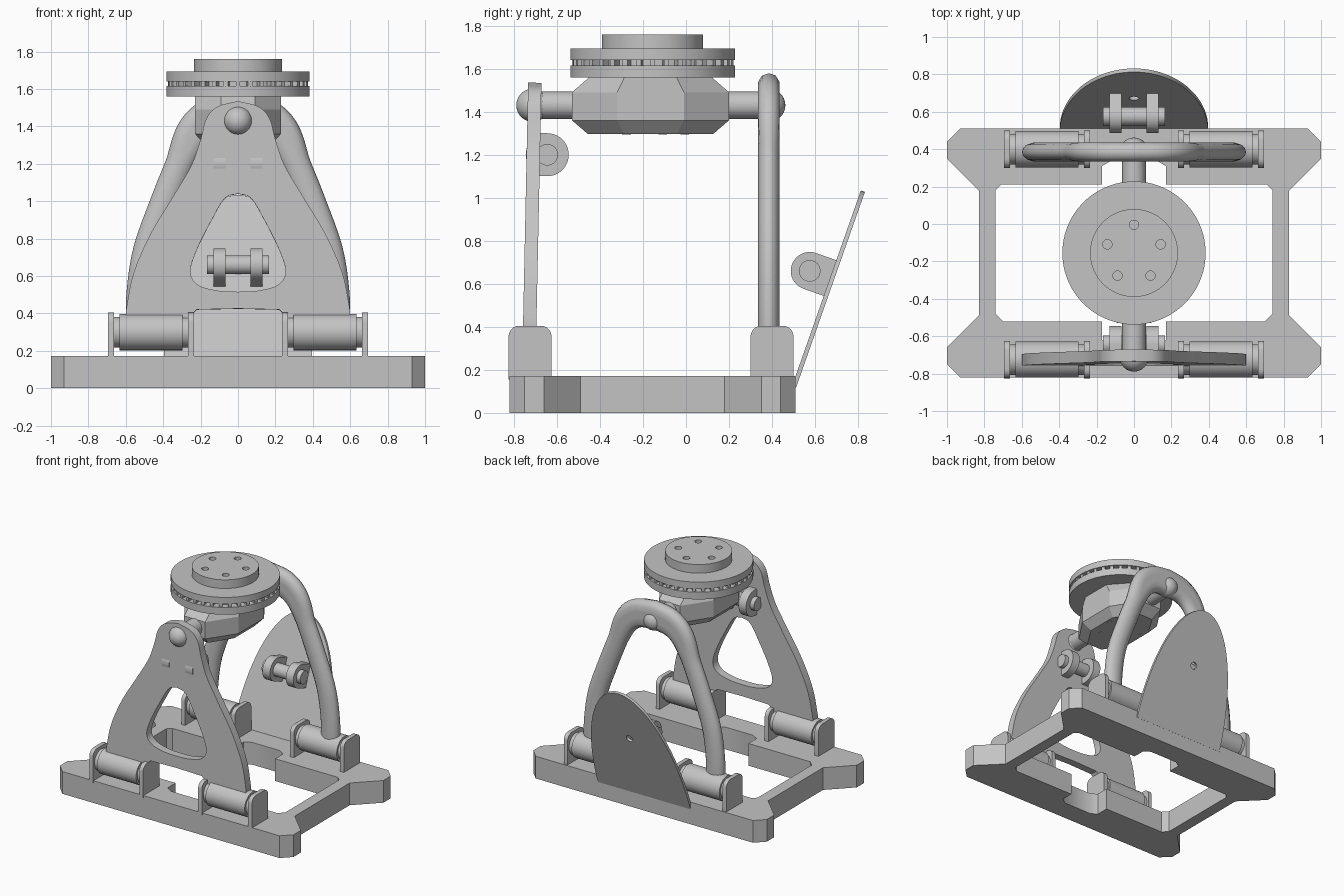
import bpy, bmesh, math
from mathutils import Matrix, Vector

cube = bpy.data.objects.get("Cube")
if cube:
    bpy.data.objects.remove(cube)

grey = bpy.data.materials.new("plain grey")
grey.use_nodes = True
grey.diffuse_color = (0.55, 0.55, 0.55, 1)
grey.node_tree.nodes["Principled BSDF"].inputs["Base Color"].default_value = grey.diffuse_color


def add(name, mesh, matrix=None, angle=35):
    """Link a mesh as a named, shaded object."""
    mesh.materials.clear()
    mesh.materials.append(grey)
    obj = bpy.data.objects.new(name, mesh)
    bpy.context.collection.objects.link(obj)
    if matrix:
        obj.matrix_world = matrix
    bpy.ops.object.select_all(action='DESELECT')
    obj.select_set(True)
    bpy.context.view_layer.objects.active = obj
    bpy.ops.object.shade_smooth_by_angle(angle=math.radians(angle))
    return obj


def cylinder(name, centre, radius, length, axis='Z', sides=40):
    bm = bmesh.new()
    bmesh.ops.create_cone(bm, cap_ends=True, segments=sides, radius1=radius,
                          radius2=radius, depth=length)
    turn = {'X': Matrix.Rotation(math.pi / 2, 4, 'Y'),
            'Y': Matrix.Rotation(math.pi / 2, 4, 'X'), 'Z': Matrix()}[axis]
    bm.transform(Matrix.Translation(centre) @ turn)
    mesh = bpy.data.meshes.new(name)
    bm.to_mesh(mesh)
    return add(name, mesh)


def box(name, size, matrix, bevel=0):
    bm = bmesh.new()
    bmesh.ops.create_cube(bm, size=1)
    bm.transform(Matrix.Diagonal((*size, 1)))
    if bevel:  # round the two upper edges that run along x
        top = [e for e in bm.edges if all(v.co.z > 0 for v in e.verts)
               and abs(e.verts[0].co.x - e.verts[1].co.x) > 1e-4]
        bmesh.ops.bevel(bm, geom=top, offset=bevel, segments=5, profile=0.5, affect='EDGES')
    mesh = bpy.data.meshes.new(name)
    bm.to_mesh(mesh)
    return add(name, mesh, matrix)


def curve_mesh(name, curve):
    temp = bpy.data.objects.new(name, curve)
    bpy.context.collection.objects.link(temp)
    graph = bpy.context.evaluated_depsgraph_get()
    mesh = bpy.data.meshes.new_from_object(temp.evaluated_get(graph))
    bpy.data.objects.remove(temp)
    return mesh


def sheet(name, loops, thickness, matrix):
    """Flat plate: the first loop is the outline, the others are holes."""
    curve = bpy.data.curves.new(name, 'CURVE')
    curve.dimensions, curve.fill_mode = '2D', 'BOTH'
    curve.extrude = thickness / 2
    for loop in loops:
        spline = curve.splines.new('POLY')
        spline.points.add(len(loop) - 1)
        for p, co in zip(spline.points, loop):
            p.co = (*co, 0, 1)
        spline.use_cyclic_u = True
    return add(name, curve_mesh(name, curve), matrix)


def smooth(pts, steps=6):
    """Catmull-Rom points through an open run of points."""
    p = [Vector(q) for q in pts]
    p = [2 * p[0] - p[1]] + p + [2 * p[-1] - p[-2]]
    out = []
    for a, b, c, d in zip(p, p[1:], p[2:], p[3:]):
        for i in range(steps):
            t = i / steps
            out.append(0.5 * (2 * b + (c - a) * t + (2 * a - 5 * b + 4 * c - d) * t ** 2
                              + (3 * b - a - 3 * c + d) * t ** 3))
    return out + [p[-2]]


def mirrored(half):
    """Close a right-hand half profile across x = 0."""
    half = [tuple(q) for q in half]
    return half + [(-x, y) for x, y in reversed(half) if abs(x) > 1e-4]


def circle(cx, cy, r, n=20):
    return [(cx + r * math.cos(i * math.tau / n), cy + r * math.sin(i * math.tau / n))
            for i in range(n)]


def upright(y, z, lean=0):
    return Matrix.Translation((0, y, z)) @ Matrix.Rotation(math.pi / 2 - lean, 4, 'X')


# Base frame with chamfered feet and notched inner edges
outer = [(0.93, -0.82), (1, -0.75), (1, -0.66), (0.83, -0.49),
         (0.83, 0.18), (1, 0.35), (1, 0.44), (0.93, 0.51)]
inner = [(0.12, -0.65), (0.17, -0.62), (0.17, -0.52), (0.7, -0.52), (0.74, -0.48),
         (0.74, 0.18), (0.71, 0.21), (0.17, 0.21), (0.17, 0.31), (0.12, 0.34)]
sheet("base_frame", [mirrored(outer), mirrored(inner)], 0.172, Matrix.Translation((0, 0, 0.086)))

# Four hinges: two rounded flanges and a stepped barrel each
for end, y in (("front", -0.725), ("back", 0.4)):
    for side, s in (("left", 1), ("right", -1)):
        tag = f"{end}_{side}_hinge"
        for part, x in (("inner", 0.252), ("outer", 0.68)):
            box(f"{tag}_{part}_flange", (0.032, 0.2, 0.25),
                Matrix.Translation((s * x, y, 0.28)), bevel=0.05)
        cylinder(f"{tag}_barrel", (s * 0.465, y, 0.3), 0.097, 0.335, 'X')
        cylinder(f"{tag}_pin", (s * 0.465, y, 0.3), 0.082, 0.42, 'X')

# Front support plate with a rounded triangular window
edge = smooth([(0.6, 0.41), (0.56, 0.61), (0.47, 0.82), (0.35, 1.02), (0.25, 1.19),
               (0.2, 1.33), (0.17, 1.44), (0.11, 1.505), (0, 1.535)])
outline = [(0, 0.425), (0.22, 0.42), (0.28, 0.36), (0.59, 0.32)] + [tuple(p) for p in edge]
window = smooth([(0, 0.515), (0.1, 0.52), (0.21, 0.55), (0.255, 0.62), (0.22, 0.74),
                 (0.14, 0.9), (0.07, 1.015), (0, 1.04)])
sheet("front_support_plate", [mirrored(outline), mirrored(window)], 0.062,
      upright(-0.735, 0, 0.021))

# Back arch, an oval tube that thickens at its crown
half = smooth([(0.525, 0.32), (0.52, 0.52), (0.485, 0.74), (0.4, 0.98), (0.32, 1.18),
               (0.24, 1.36), (0.14, 1.445), (0, 1.47)])
path = mirrored(half)
arch = bpy.data.curves.new("back_arch", 'CURVE')
arch.dimensions = '3D'
arch.bevel_depth, arch.bevel_resolution, arch.use_fill_caps = 0.075, 5, True
spline = arch.splines.new('POLY')
spline.points.add(len(path) - 1)
for p, (x, z) in zip(spline.points, path):
    p.co = (x, z, 0, 1)
    p.radius = 1 + 0.45 * max(0, (z - 1.2) / 0.27)
mesh = curve_mesh("back_arch", arch)
for v in mesh.vertices:  # flatten the tube front to back
    v.co.z = max(-0.05, min(0.05, v.co.z * 0.68))
add("back_arch", mesh, upright(0.385, 0), 60)

# Leaning rear panel
lean = math.atan2(0.32, 0.91)
dome = [(0.397 * math.cos(i * math.pi / 40), 0.965 * math.sin(i * math.pi / 40))
        for i in range(41)]
sheet("rear_panel", [dome, circle(0, 0.54, 0.027)], 0.02, upright(0.502, 0.12, lean))


# Paired lugs with a cross pin
def clevis(tag, y, z, radius, reach, tilt):
    turn = Matrix.Translation((0, y, z)) @ Matrix.Rotation(tilt, 4, 'X')
    for side, x in (("left", 0.1), ("right", -0.1)):
        cylinder(f"{tag}_{side}_lug", (x, y, z), radius, 0.064, 'X')
        box(f"{tag}_{side}_lug_root", (0.064, abs(reach), 2 * radius),
            turn @ Matrix.Translation((x, reach / 2, 0)))
    cylinder(f"{tag}_cross_pin", (0, y, z), 0.05, 0.33, 'X')


clevis("front_clevis", -0.645, 1.2, 0.1, -0.05, 0)
clevis("rear_clevis", 0.575, 0.66, 0.088, 0.106, -lean)

# Axle with round end knobs
cylinder("axle", (0, -0.165, 1.43), 0.063, 1.1, 'Y')
for end, y in (("front", -0.712), ("back", 0.385)):
    bm = bmesh.new()
    bmesh.ops.create_uvsphere(bm, u_segments=32, v_segments=16, radius=0.077)
    mesh = bpy.data.meshes.new("knob")
    bm.to_mesh(mesh)
    add(f"{end}_axle_knob", mesh, Matrix.Translation((0, y, 1.43)))

# Eight-sided hub block, tapered above and below
plan = [(0.23, -0.155), (0.23, 0.155), (0.09, 0.365), (-0.09, 0.365),
        (-0.23, 0.155), (-0.23, -0.155), (-0.09, -0.365), (0.09, -0.365)]
bm = bmesh.new()
rings = []
for z, sx, sy in ((1.297, 0.75, 0.8), (1.36, 1, 1), (1.49, 1, 1), (1.57, 1, 0.75)):
    rings.append([bm.verts.new((x * sx, y * sy - 0.165, z)) for x, y in plan])
for low, high in zip(rings, rings[1:]):
    for i in range(8):
        j = (i + 1) % 8
        bm.faces.new((low[i], low[j], high[j], high[i]))
bm.faces.new(rings[0][::-1])
bm.faces.new(rings[-1])
mesh = bpy.data.meshes.new("hub_block")
bm.to_mesh(mesh)
add("hub_block", mesh, angle=20)

# Vented disc: two plates, a core and radial vanes
mid = -0.155
cylinder("lower_disc", (0, mid, 1.587), 0.383, 0.056, sides=72)
cylinder("upper_disc", (0, mid, 1.667), 0.383, 0.052, sides=72)
cylinder("disc_core", (0, mid, 1.625), 0.33, 0.06, sides=72)
for i in range(36):
    turn = Matrix.Translation((0, mid, 1.627)) @ Matrix.Rotation(i * math.tau / 36, 4, 'Z')
    box(f"disc_vane_{i + 1}", (0.06, 0.024, 0.05), turn @ Matrix.Translation((0.345, 0, 0)))

# Mounting cap with five bolt holes, and bolt ends below the hub
spots = [(0.15 * math.sin(i * math.tau / 5), 0.15 * math.cos(i * math.tau / 5))
         for i in range(5)]
sheet("mounting_cap", [circle(0, 0, 0.235, 64)] + [circle(x, y, 0.025) for x, y in spots],
      0.07, Matrix.Translation((0, mid, 1.725)))
for i, (x, y) in enumerate(spots):
    cylinder(f"bolt_end_{i + 1}", (x, y + mid, 1.32), 0.02, 0.05, sides=16)
